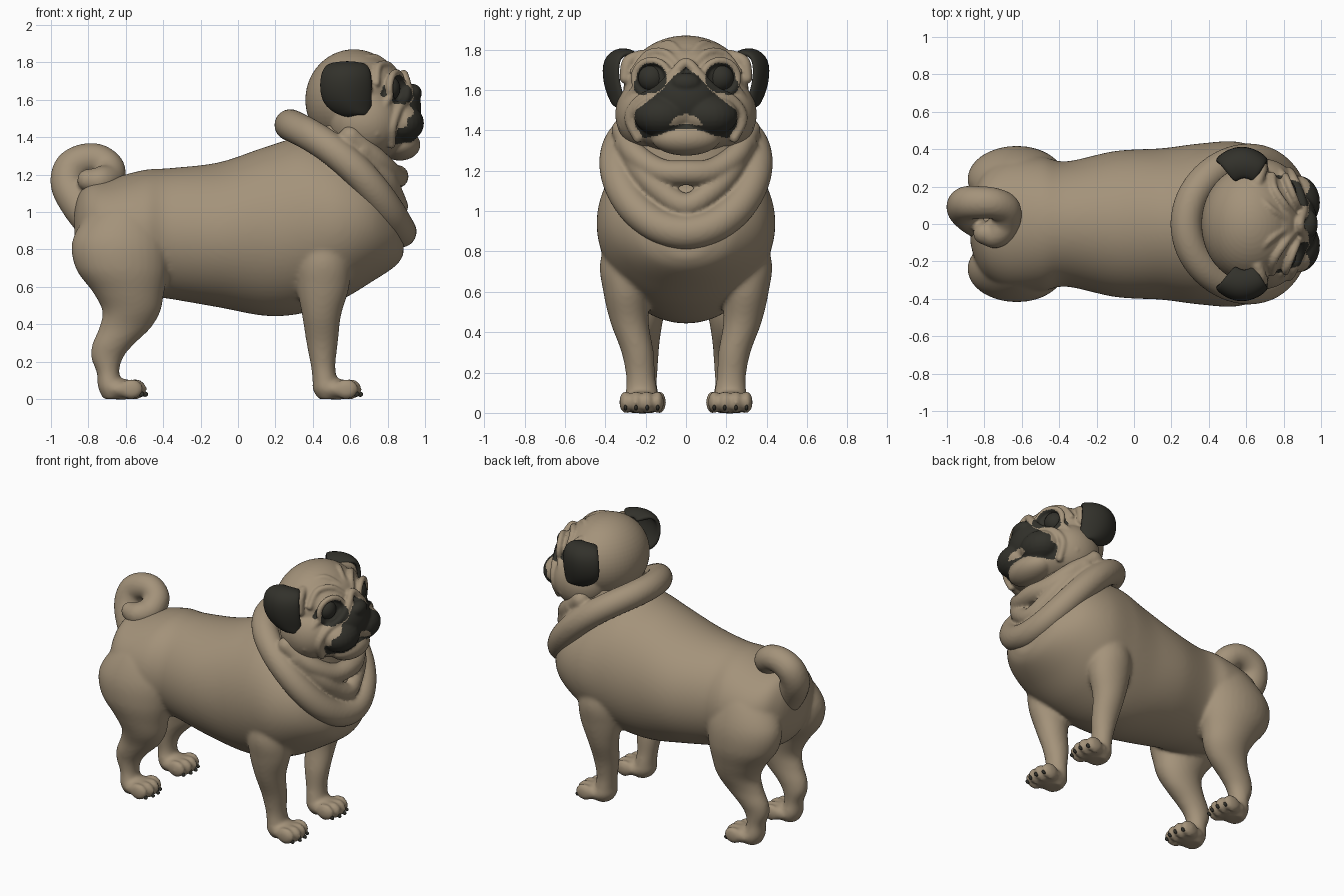
import bpy, bmesh, math
from mathutils import Vector, Matrix

if "Cube" in bpy.data.objects:
    bpy.data.objects.remove(bpy.data.objects["Cube"])


def material(name, rgb):
    m = bpy.data.materials.new(name)
    m.diffuse_color = (*rgb, 1)
    m.use_nodes = True
    m.node_tree.nodes["Principled BSDF"].inputs["Base Color"].default_value = m.diffuse_color
    return m


TAN = material("tan fur", (0.37, 0.29, 0.195))
DARK = material("dark mask", (0.032, 0.031, 0.024))


def spline(rows, n=10, closed=False):
    """Catmull-Rom interpolation of number tuples."""
    k, out = len(rows), []
    for i in range(k if closed else k - 1):
        idx = [(i + d) % k if closed else min(max(i + d, 0), k - 1) for d in (-1, 0, 1, 2)]
        p = [Vector(rows[j]) for j in idx]
        for s in range(n):
            t = s / n
            out.append(0.5 * (2 * p[1] + (p[2] - p[0]) * t
                              + (2 * p[0] - 5 * p[1] + 4 * p[2] - p[3]) * t * t
                              + (3 * p[1] - p[0] - 3 * p[2] + p[3]) * t ** 3))
    if not closed:
        out.append(Vector(rows[-1]))
    return out


def skin(bm, rings, closed=False):
    vs = [[bm.verts.new(p) for p in r] for r in rings]
    n = len(vs[0])
    for i in range(len(vs) if closed else len(vs) - 1):
        a, b = vs[i], vs[(i + 1) % len(vs)]
        for j in range(n):
            bm.faces.new((a[j], a[(j + 1) % n], b[(j + 1) % n], b[j]))
    if not closed:
        bm.faces.new(vs[0][::-1])
        bm.faces.new(vs[-1])


def loft(bm, rows, axis, n=72):
    """Rows are (x, y, z, radius, radius) ellipses across the given axis."""
    rings = []
    for x, y, z, a, b in spline(rows):
        ring = []
        for j in range(n):
            c, s = math.cos(j * math.tau / n), math.sin(j * math.tau / n)
            ring.append((x, y + a * c, z + b * s) if axis == 'X' else (x + a * c, y + b * s, z))
        rings.append(ring)
    skin(bm, rings)


def tube(bm, rows, closed=False, n=24):
    """Round tube along (x, y, z, radius) rows, with rounded ends when open."""
    pts = spline(rows, 8, closed)
    path = [(p.to_3d(), p[3]) for p in pts]
    if not closed:
        for (c, r) in (path[0], path[-1]):
            ball(bm, c, (r, r, r))
    rings, nrm = [], None
    for i, (c, r) in enumerate(path):
        prev = path[i - 1][0] if i or closed else c
        nxt = path[(i + 1) % len(path)][0] if i < len(path) - 1 or closed else c
        t = (nxt - prev).normalized()
        nrm = t.orthogonal() if nrm is None else nrm - t * nrm.dot(t)
        nrm.normalize()
        bi = t.cross(nrm)
        rings.append([c + r * (nrm * math.cos(a * math.tau / n) + bi * math.sin(a * math.tau / n))
                      for a in range(n)])
    skin(bm, rings, closed)


def arch(bm, half):
    """Tube mirrored about y = 0; half starts on the centre line."""
    tube(bm, [(x, -y, z, r) for x, y, z, r in half[:0:-1]] + half)


def ball(bm, c, r):
    n = 56 if max(r) > .15 else 24
    bmesh.ops.create_uvsphere(bm, u_segments=n, v_segments=n // 2, radius=1,
                              matrix=Matrix.Translation(c) @ Matrix.Diagonal((*r, 1)))


def finish(name, bm, mats, voxel=0, smooth=0, mods=()):
    bmesh.ops.recalc_face_normals(bm, faces=bm.faces)
    me = bpy.data.meshes.new(name)
    bm.to_mesh(me)
    bm.free()
    ob = bpy.data.objects.new(name, me)
    bpy.context.collection.objects.link(ob)
    for kind, settings in mods:
        m = ob.modifiers.new(kind, kind)
        for k, v in settings.items():
            setattr(m, k, v)
    if voxel:
        m = ob.modifiers.new("blend", 'REMESH')
        m.mode, m.voxel_size = 'VOXEL', voxel
        m = ob.modifiers.new("soften", 'SMOOTH')
        m.factor, m.iterations = 0.5, smooth
    bpy.context.view_layer.update()
    dg = bpy.context.evaluated_depsgraph_get()
    ob.data = bpy.data.meshes.new_from_object(ob.evaluated_get(dg))
    ob.modifiers.clear()
    ob.data.materials.clear()
    for m in mats:
        ob.data.materials.append(m)
    for p in ob.data.polygons:
        p.use_smooth, p.material_index = True, 0
    return ob


# Torso, neck, legs and paws blended into one skin
bm = bmesh.new()
loft(bm, [(-.875, 0, .92, .1, .1), (-.85, 0, .92, .19, .18), (-.79, 0, .91, .29, .25),
          (-.68, 0, .895, .35, .285), (-.5, 0, .89, .36, .335), (-.36, 0, .885, .335, .35),
          (-.1, 0, .878, .39, .388), (.15, 0, .897, .405, .452), (.35, 0, .93, .43, .47),
          (.55, 0, .94, .44, .41), (.72, 0, .94, .38, .31), (.84, 0, .90, .25, .19),
          (.885, 0, .87, .12, .1)], 'X')
loft(bm, [(.5, 0, .95, .28, .34), (.56, 0, 1.1, .27, .35), (.585, 0, 1.25, .235, .335),
          (.61, 0, 1.4, .21, .31), (.63, 0, 1.5, .2, .27)], 'Z')
front = [(.45, .25, 1.06, .05, .05), (.45, .265, .95, .12, .1), (.455, .29, .75, .148, .135),
         (.455, .295, .6, .14, .115), (.447, .28, .45, .105, .095), (.45, .24, .3, .084, .08),
         (.455, .225, .18, .066, .072), (.465, .22, .1, .066, .08), (.475, .22, .05, .075, .085),
         (.48, .22, 0, .05, .06)]
hind = [(-.6, .18, 1.1, .06, .06), (-.61, .2, 1.0, .18, .14), (-.63, .235, .85, .255, .172),
        (-.62, .245, .7, .248, .17), (-.585, .24, .57, .19, .142), (-.57, .23, .47, .155, .118),
        (-.605, .22, .38, .138, .093), (-.67, .215, .29, .11, .079), (-.70, .21, .22, .085, .07),
        (-.695, .21, .14, .06, .066), (-.68, .21, .06, .068, .08), (-.67, .21, 0, .05, .06)]
TOES = [(-.08, .105), (-.028, .125), (.028, .125), (.08, .105)]
FEET = [(.475, .22), (-.675, .21)]
for s in (1, -1):
    for leg in (front, hind):
        loft(bm, [(x, s * y, z, a, b) for x, y, z, a, b in leg], 'Z', 32)
    for fx, fy in FEET:
        ball(bm, (fx + .05, s * fy, .052), (.105, .098, .056))
        for dy, dx in TOES:
            ball(bm, (fx + dx, s * fy + dy, .053), (.064, .031, .056))
finish("body", bm, [TAN], .0125, 9)

# Claws
bm = bmesh.new()
for s in (1, -1):
    for fx, fy in FEET:
        for dy, dx in TOES:
            ball(bm, (fx + dx + .053, s * fy + dy, .026), (.016, .008, .014))
finish("claws", bm, [DARK])

# Curled tail
bm = bmesh.new()
tube(bm, [(-.76, 0, .93, .1), (-.84, .03, 1.03, .1), (-.905, .08, 1.14, .095), (-.895, .11, 1.23, .092),
          (-.83, .115, 1.275, .088), (-.75, .11, 1.28, .084), (-.69, .08, 1.235, .084),
          (-.69, .01, 1.18, .082), (-.74, -.05, 1.165, .08), (-.80, -.05, 1.17, .06)])
finish("tail", bm, [TAN], .0125, 3)

# Thick neck roll and the throat wrinkles inside it
bm = bmesh.new()
roll = []
for i in range(16):
    t = i * math.tau / 16
    up = math.sin(t) ** 2
    roll.append((.575 + .295 * math.cos(t) + .04 * up, .345 * math.sin(t),
                 1.18 - .285 * math.cos(t) + .06 * up, .085))
tube(bm, roll, closed=True, n=32)
arch(bm, [(.85, 0, 1.03, .06), (.83, .1, 1.08, .06), (.78, .2, 1.18, .065), (.66, .29, 1.33, .065)])
arch(bm, [(.85, 0, 1.19, .062), (.82, .13, 1.2, .062), (.74, .25, 1.28, .06), (.6, .31, 1.4, .06)])
finish("neck_folds", bm, [TAN], .011, 4)

# Head with cheeks, muzzle, eye rims and wrinkles
bm = bmesh.new()
ball(bm, (.62, 0, 1.60), (.26, .31, .27))
ball(bm, (.72, 0, 1.67), (.16, .26, .15))
ball(bm, (.74, 0, 1.42), (.2, .27, .14))
ball(bm, (.88, 0, 1.55), (.1, .16, .14))
ball(bm, (.935, 0, 1.635), (.048, .075, .05))
ball(bm, (.865, 0, 1.36), (.11, .17, .085))
for s in (1, -1):
    ball(bm, (.68, s * .19, 1.48), (.19, .16, .18))
    ball(bm, (.875, s * .115, 1.475), (.12, .145, .105))
    tube(bm, [(.845 - .035 * math.cos(a * math.tau / 10), s * (.17 + .085 * math.cos(a * math.tau / 10)),
               1.66 + .085 * math.sin(a * math.tau / 10), .02) for a in range(10)], True, 12)
    tube(bm, [(.85, s * .045, 1.73, .022), (.80, s * .11, 1.785, .022), (.75, s * .19, 1.775, .022),
              (.74, s * .26, 1.69, .02)], n=12)
    tube(bm, [(.80, s * .03, 1.78, .02), (.73, s * .08, 1.825, .022), (.66, s * .15, 1.81, .018)], n=12)
    tube(bm, [(.66, s * .22, 1.77, .03), (.68, s * .285, 1.74, .032), (.69, s * .30, 1.66, .03)], n=12)
    tube(bm, [(.80, s * .255, 1.6, .022), (.76, s * .30, 1.52, .024), (.74, s * .31, 1.42, .024)], n=12)
arch(bm, [(.885, 0, 1.735, .026), (.905, .07, 1.67, .024), (.895, .14, 1.6, .024),
          (.855, .235, 1.545, .026), (.825, .28, 1.46, .026), (.82, .24, 1.36, .022)])
head = finish("head", bm, [TAN, DARK], .0085, 4)

# Mask colouring: outline in (|y|, z) of the face seen from ahead
MASK = [(-.01, 1.72), (.06, 1.67), (.12, 1.60), (.2, 1.535), (.25, 1.50), (.255, 1.43), (.21, 1.36),
        (.14, 1.375), (.08, 1.40), (-.01, 1.41), (-.01, 1.43), (.085, 1.425), (.05, 1.47), (-.01, 1.485)]


def inside(y, z, poly):
    hit = False
    for (y1, z1), (y2, z2) in zip(poly, poly[1:] + poly[:1]):
        if (z1 > z) != (z2 > z) and y < (y2 - y1) * (z - z1) / (z2 - z1) + y1:
            hit = not hit
    return hit


for p in head.data.polygons:
    x, y, z = p.center
    eye = math.hypot(abs(y) - .17, z - 1.66) < .075 or math.hypot(abs(y) - .215, z - 1.62) < .045
    if x > .74 and (eye or inside(abs(y), z, MASK)):
        p.material_index = 1

# Eyes and folded ears
EAR = [(.245, 1.775, .54, .64), (.33, 1.805, .475, .69), (.412, 1.755, .44, .715),
       (.405, 1.64, .435, .715), (.375, 1.56, .48, .715), (.345, 1.52, .60, .69)]
for s, side in ((1, "left"), (-1, "right")):
    bm = bmesh.new()
    ball(bm, (.805, s * .17, 1.66), (.063, .068, .068))
    finish(side + "_eye", bm, [DARK])
    bm = bmesh.new()
    grid = [[bm.verts.new((x0 + (x1 - x0) * (.5 + .5 * u), s * (y - (.075 if 1 < i < 5 else .03) * u * u),
                           z - .015 * u * u)) for u in (-1, -.6, 0, .6, 1)]
            for i, (y, z, x0, x1) in enumerate(EAR)]
    for a, b in zip(grid, grid[1:]):
        for j in range(4):
            bm.faces.new((a[j], a[j + 1], b[j + 1], b[j]))
    finish(side + "_ear", bm, [DARK], mods=(('SOLIDIFY', {"thickness": .035, "offset": 0}),
                                            ('SUBSURF', {"levels": 2})))
